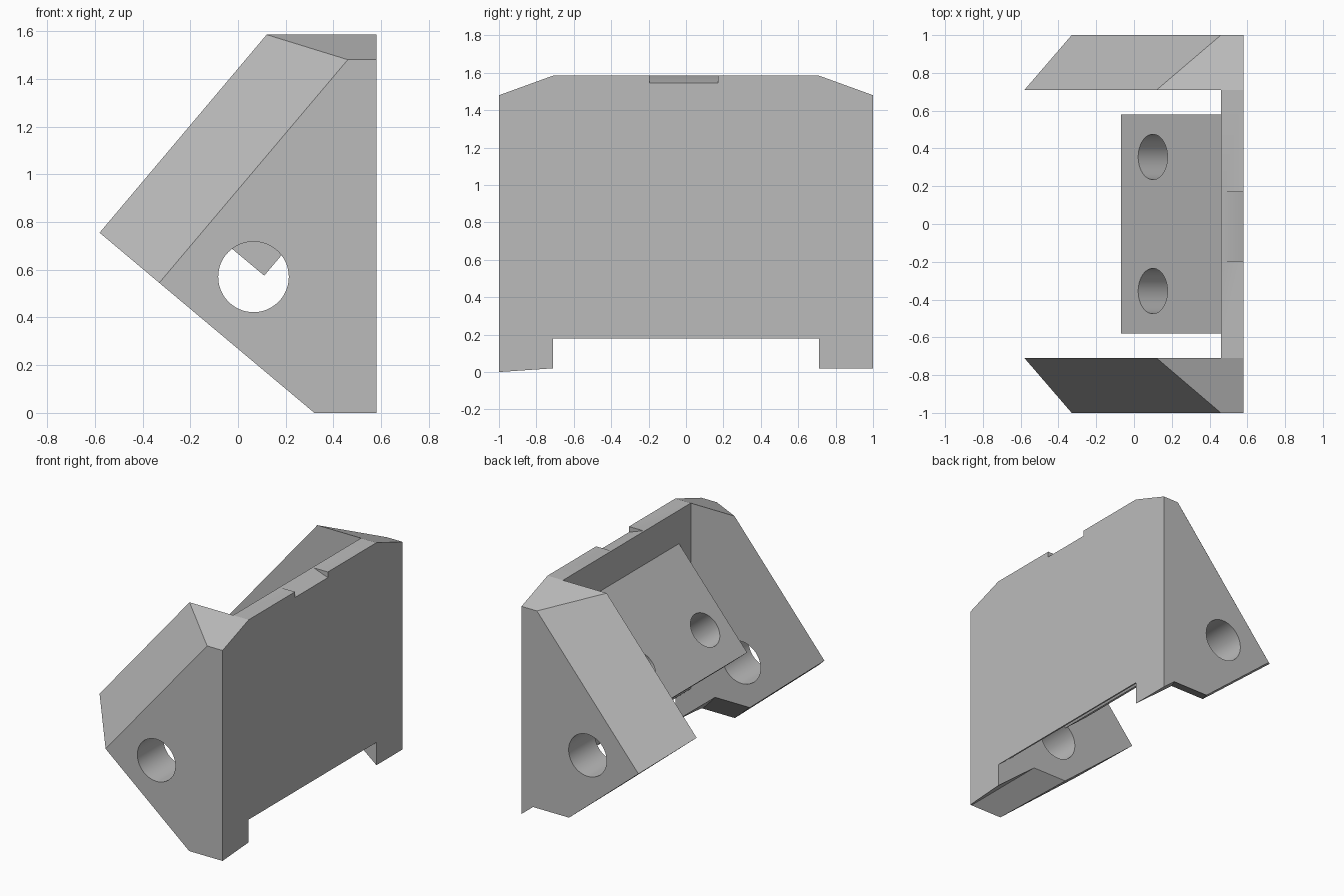
import bpy, bmesh, math
from mathutils import Vector

cube = bpy.data.objects.get("Cube")
if cube:
    bpy.data.objects.remove(cube)

grey = bpy.data.materials.new("plain grey")
grey.use_nodes = True
colour = (0.5, 0.5, 0.5, 1)
grey.diffuse_color = colour
grey.node_tree.nodes["Principled BSDF"].inputs["Base Color"].default_value = colour


def finish(name, bm):
    bmesh.ops.recalc_face_normals(bm, faces=bm.faces)
    mesh = bpy.data.meshes.new(name)
    bm.to_mesh(mesh)
    bm.free()
    obj = bpy.data.objects.new(name, mesh)
    mesh.materials.append(grey)
    bpy.context.collection.objects.link(obj)
    return obj


def loft(name, prof_a, y_a, prof_b, y_b):
    """Solid between two x-z profiles with equal point counts."""
    bm = bmesh.new()
    a = [bm.verts.new((x, y_a, z)) for x, z in prof_a]
    b = [bm.verts.new((x, y_b, z)) for x, z in prof_b]
    bm.faces.new(a)
    bm.faces.new(b)
    n = len(a)
    for i in range(n):
        j = (i + 1) % n
        bm.faces.new((a[i], a[j], b[j], b[i]))
    return finish(name, bm)


def drill(name, centre, axis, radius):
    """Round cutter along an axis."""
    bm = bmesh.new()
    bmesh.ops.create_cone(bm, cap_ends=True, segments=48, radius1=radius,
                          radius2=radius, depth=0.7)
    turn = Vector((0, 0, 1)).rotation_difference(Vector(axis)).to_matrix()
    bmesh.ops.rotate(bm, verts=bm.verts, matrix=turn)
    bmesh.ops.translate(bm, verts=bm.verts, vec=centre)
    return finish(name, bm)


def cut(obj, cutter):
    cutter.hide_render = True
    mod = obj.modifiers.new("cut", 'BOOLEAN')
    mod.operation = 'DIFFERENCE'
    mod.solver = 'EXACT'
    mod.object = cutter
    bpy.context.view_layer.objects.active = obj
    bpy.ops.object.modifier_apply(modifier=mod.name)
    bpy.data.objects.remove(cutter)


BACK, WALL_IN, INNER, TOP = 0.58, 0.46, 0.71, 1.585

# Side cheeks, flared inward to the front, each with a round hole
inner = [(BACK, 0.02), (0.27, 0.27), (0, 0.27), (-0.58, 0.755), (0.12, TOP), (BACK, TOP)]
upper = [(-0.33, 0.545), (WALL_IN, 1.48), (BACK, 1.48)]
feet = {-1: [(BACK, 0), (0.57, 0), (0.32, 0)],
        1: [(BACK, 0.02), (0.49, 0.093), (0.21, 0.093)]}
parts = []
for side, name in ((-1, "front_cheek"), (1, "rear_cheek")):
    cheek = loft(name, feet[side] + upper, side, inner, side * INNER)
    cut(cheek, drill("cheek_drill", (0.065, side * 0.85, 0.57), (0, 1, 0), 0.148))
    parts.append(cheek)

# Upright wall with a bevelled lower edge and a shallow ramp cut in its top
wall_prof = [(BACK, 0.18), (BACK, TOP), (WALL_IN, TOP), (WALL_IN, 0.28)]
wall = loft("back_wall", wall_prof, -INNER, wall_prof, INNER)
ramp = [(0.47, TOP), (0.6, 1.538), (0.6, 1.7), (0.47, 1.7)]
cut(wall, loft("ramp_cutter", ramp, -0.195, ramp, 0.17))
parts.append(wall)

# Slanted mounting plate with two holes square to its face
plate_prof = [(0.11, 0.575), (-0.07, 0.725), (WALL_IN, 1.35), (WALL_IN, 0.99)]
plate = loft("mounting_plate", plate_prof, -0.58, plate_prof, 0.58)
for side in (-1, 1):
    cut(plate, drill("plate_drill", (0.19, side * 0.355, 0.85), (-0.77, 0, 0.64), 0.12))
parts.append(plate)

# Smooth hole walls, sharp edges elsewhere
for obj in bpy.context.view_layer.objects:
    obj.select_set(obj in parts)
bpy.context.view_layer.objects.active = parts[0]
bpy.ops.object.shade_smooth_by_angle(angle=math.radians(20))
